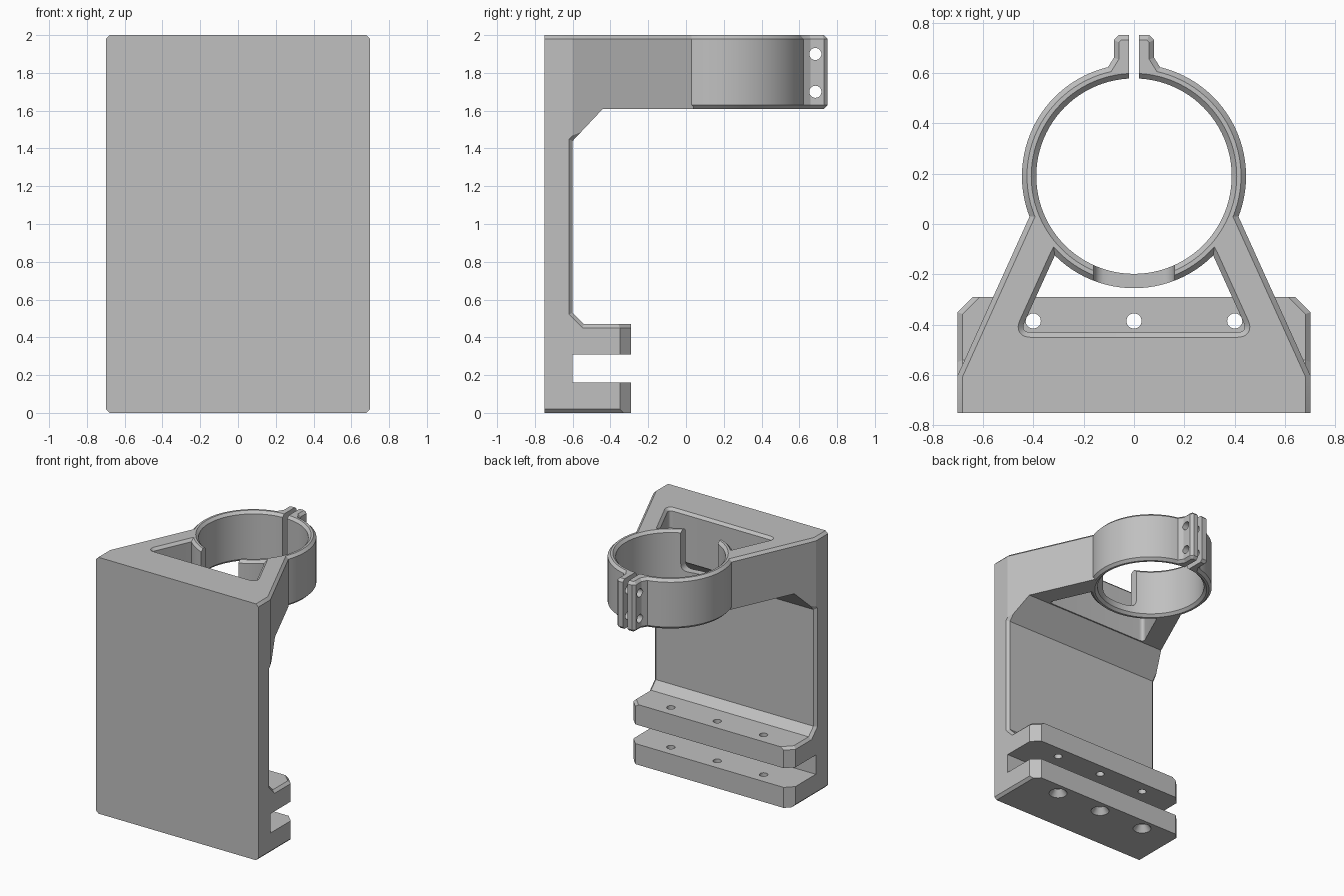
import bpy, bmesh, math
from mathutils import Vector

cube = bpy.data.objects.get("Cube")
if cube:
    bpy.data.objects.remove(cube, do_unlink=True)

grey = bpy.data.materials.new("plain_grey")
grey.use_nodes = True
colour = (0.53, 0.53, 0.53, 1)
grey.diffuse_color = colour
grey.node_tree.nodes["Principled BSDF"].inputs["Base Color"].default_value = colour

AXES = {"x": lambda a, b, t: (t, a, b),
        "y": lambda a, b, t: (a, t, b),
        "z": lambda a, b, t: (a, b, t)}
CH = 0.02            # chamfer width
LOW, TOP = 1.61, 2.0  # clamp arm heights


def offset(points, d):
    """Grow a counter-clockwise outline by d with mitred corners."""
    pts = [Vector(p) for p in points]
    out = []
    for i, p in enumerate(pts):
        e1 = (p - pts[i - 1]).normalized()
        e2 = (pts[(i + 1) % len(pts)] - p).normalized()
        n1, n2 = Vector((e1.y, -e1.x)), Vector((e2.y, -e2.x))
        out.append(p + (n1 + n2) * d / (1 + n1.dot(n2)))
    return out


def fillet(points, r, steps=8):
    """Round every corner of an outline."""
    pts = [Vector(p) for p in points]
    out = []
    for i, p in enumerate(pts):
        a = p + (pts[i - 1] - p).normalized() * r
        b = p + (pts[(i + 1) % len(pts)] - p).normalized() * r
        for k in range(steps + 1):
            t = k / steps
            out.append(a * (1 - t) ** 2 + p * 2 * t * (1 - t) + b * t * t)
    return out


def circle(cx, cy, r, n=96):
    return [(cx + r * math.cos(i * math.tau / n), cy + r * math.sin(i * math.tau / n))
            for i in range(n)]


def rect(a0, b0, a1, b1):
    return [(a0, b0), (a1, b0), (a1, b1), (a0, b1)]


def mirrored(points):
    return [(-x, y) for x, y in reversed(points)]


def loft(name, outline, levels, axis="z"):
    """Solid through (position, outline growth) levels along an axis."""
    bm = bmesh.new()
    rings = [[bm.verts.new(AXES[axis](p[0], p[1], t)) for p in offset(outline, d)]
             for t, d in levels]
    n = len(outline)
    for lo, hi in zip(rings, rings[1:]):
        for i in range(n):
            j = (i + 1) % n
            bm.faces.new((lo[i], lo[j], hi[j], hi[i]))
    bm.faces.new(rings[0])
    bm.faces.new(rings[-1])
    bmesh.ops.recalc_face_normals(bm, faces=bm.faces)
    mesh = bpy.data.meshes.new(name)
    bm.to_mesh(mesh)
    bm.free()
    mesh.materials.append(grey)
    obj = bpy.data.objects.new(name, mesh)
    bpy.context.collection.objects.link(obj)
    return obj


def combine(operation, tool):
    """Apply one boolean to the bracket and discard the tool."""
    tool.hide_render = True
    mod = bracket.modifiers.new("shape", "BOOLEAN")
    mod.operation, mod.object, mod.solver = operation, tool, "EXACT"
    bpy.context.view_layer.objects.active = bracket
    bpy.ops.object.modifier_apply(modifier=mod.name)
    bpy.data.objects.remove(tool, do_unlink=True)


def cut(*args, **kw):
    combine("DIFFERENCE", loft("cutter", *args, **kw))


# Back plate, lower flange and arm as one side profile
side = [(-0.75, 0), (-0.29, 0), (-0.29, 0.47), (-0.54, 0.47), (-0.6, 0.53),
        (-0.6, 1.44), (-0.44, LOW), (0.04, LOW), (0.04, TOP), (-0.75, TOP)]
bracket = loft("clamp_bracket", side,
               [(-0.7, -CH), (-0.68, 0), (0.68, 0), (0.7, -CH)], axis="x")
for v in bracket.data.vertices:      # keep the front face flat to its edges
    if v.co.y < -0.72:
        v.co.y = -0.75

# Tapered arm sides and clipped flange corners
taper = [(0.745, -0.7), (1.0, -0.7), (1.0, 0.3), (0.2923, 0.3)]
corner = [(0.78, -0.43), (0.9, -0.1), (0.56, -0.21)]
for flip in (False, True):
    side_of = mirrored if flip else list
    cut(side_of(taper), [(1.2, 0), (TOP - CH, 0), (TOP + CH, 2 * CH)])
    cut(side_of(corner), [(-0.1, 0), (0.45, 0), (0.49, 2 * CH)])

# Panel slot and countersunk screw holes
cut(rect(-0.6, 0.16, 0, 0.31), [(-1, 0), (1, 0)], axis="x")
for x in (-0.4, 0, 0.4):
    cut(circle(x, -0.385, 0.03, 32), [(-0.02, 0.05), (0.05, 0), (0.6, 0)])

# Triangular window in the arm
window = [(-0.453, -0.43), (0.453, -0.43), (0.294, -0.08), (0.2, -0.04),
          (-0.2, -0.04), (-0.294, -0.08)]
cut(fillet(window, 0.045), [(1.4, 0), (TOP - CH, 0), (TOP + CH, 2 * CH)])

# Clamp ring and its two ears
edge = [(LOW, -CH), (LOW + CH, 0), (TOP - CH, 0), (TOP, -CH)]
combine("UNION", loft("ring", circle(0, 0.19, 0.445), edge))
ear = [(-0.03, 0.5), (0.14, 0.5), (0.14, 0.6), (0.105, 0.62), (0.08, 0.66),
       (0.08, 0.73), (0.06, 0.75), (-0.03, 0.75)]
ear_edge = [(LOW, -CH), (LOW + CH, 0), (TOP - CH, 0), (TOP, -CH)]
for outline in (ear, mirrored(ear)):
    combine("UNION", loft("ear", outline, ear_edge))

# Bore, split, front notch and clamp bolt holes
cut(circle(0, 0.19, 0.388),
    [(LOW - CH, 2 * CH), (LOW + CH, 0), (TOP - CH, 0), (TOP + CH, 2 * CH)])
cut(rect(-0.02, 0.45, 0.02, 0.9), [(1.5, 0), (2.1, 0)])
cut(fillet(rect(-0.16, 1.68, 0.16, 2.2), 0.06), [(-0.36, 0), (-0.05, 0)], axis="y")
for z in (1.7, 1.9):
    cut(circle(0.685, z, 0.032, 32), [(-0.3, 0), (0.3, 0)], axis="x")

# Smooth round walls, crisp edges
bpy.ops.object.select_all(action="DESELECT")
bracket.select_set(True)
bpy.context.view_layer.objects.active = bracket
bpy.ops.object.shade_smooth_by_angle(angle=math.radians(20))
